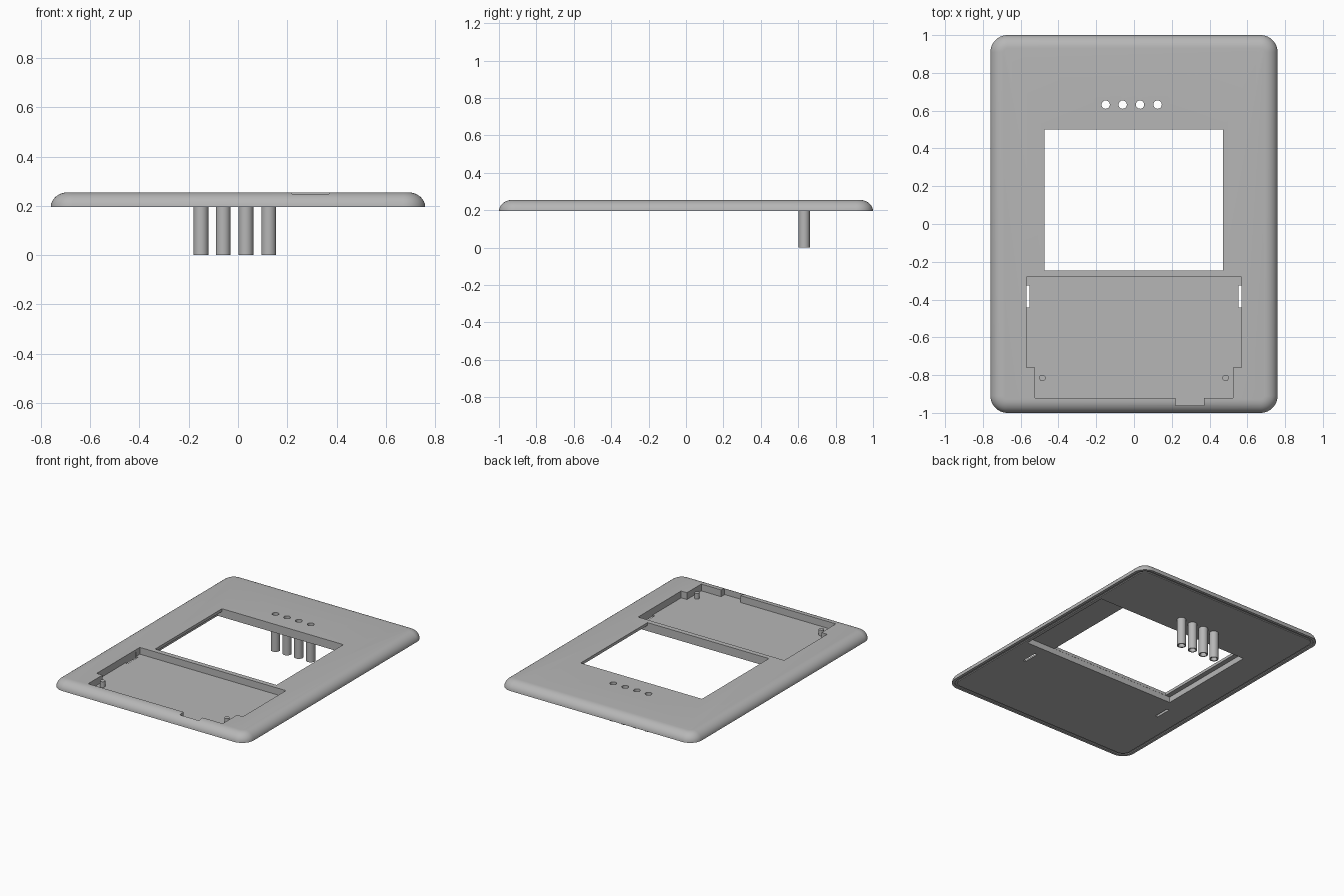
import bpy, bmesh, math

cube = bpy.data.objects.get("Cube")
if cube:
    bpy.data.objects.remove(cube, do_unlink=True)

grey = bpy.data.materials.new("plain grey")
grey.use_nodes = True
grey.diffuse_color = (0.47, 0.47, 0.47, 1)
grey.node_tree.nodes["Principled BSDF"].inputs["Base Color"].default_value = (0.47, 0.47, 0.47, 1)

BASE, TOP, FLOOR = 0.195, 0.255, 0.207
HALF_X, HALF_Y, CORNER = 0.76, 1.0, 0.09
PIN_XS, PIN_Y = (-0.15, -0.06, 0.032, 0.125), 0.632


def make_object(name, bm):
    bmesh.ops.recalc_face_normals(bm, faces=bm.faces)
    mesh = bpy.data.meshes.new(name)
    bm.to_mesh(mesh)
    bm.free()
    mesh.materials.append(grey)
    obj = bpy.data.objects.new(name, mesh)
    bpy.context.collection.objects.link(obj)
    return obj


def prism(name, points, z0, z1):
    """Straight extrusion of an outline."""
    bm = bmesh.new()
    face = bm.faces.new([bm.verts.new((x, y, z0)) for x, y in points])
    ext = bmesh.ops.extrude_face_region(bm, geom=[face])
    for v in ext["geom"]:
        if isinstance(v, bmesh.types.BMVert):
            v.co.z = z1
    return make_object(name, bm)


def box(name, x0, x1, y0, y1, z0, z1):
    return prism(name, [(x0, y0), (x1, y0), (x1, y1), (x0, y1)], z0, z1)


def circle(x, y, r, n=32):
    return [(x + r * math.cos(math.tau * i / n), y + r * math.sin(math.tau * i / n))
            for i in range(n)]


def rounded_outline(inset, steps=10):
    """Rounded rectangle shrunk by an inset."""
    r = CORNER - inset
    pts = []
    for quarter, (sx, sy) in enumerate([(1, 1), (-1, 1), (-1, -1), (1, -1)]):
        for i in range(steps + 1):
            a = math.pi / 2 * (quarter + i / steps)
            pts.append((sx * (HALF_X - CORNER) + r * math.cos(a),
                        sy * (HALF_Y - CORNER) + r * math.sin(a)))
    return pts


def bridge(bm, a, b):
    for i in range(len(a)):
        j = (i + 1) % len(a)
        bm.faces.new((a[i], a[j], b[j], b[i]))


def select_only(obj):
    bpy.ops.object.select_all(action='DESELECT')
    obj.select_set(True)
    bpy.context.view_layer.objects.active = obj


def smooth(obj):
    select_only(obj)
    bpy.ops.object.shade_smooth_by_angle(angle=math.radians(30))


# Cover plate: domed edge on top, shallow groove round the underside
profile = [(0.036, BASE), (0.036, 0.201), (0.02, 0.201), (0.02, BASE)]
for i in range(9):
    a = math.pi / 2 * i / 8
    profile.append((0.07 * (1 - math.cos(a)), BASE + (TOP - BASE) * math.sin(a)))
bm = bmesh.new()
rings = [[bm.verts.new((x, y, z)) for x, y in rounded_outline(d)] for d, z in profile]
for lower, upper in zip(rings, rings[1:]):
    bridge(bm, lower, upper)
bm.faces.new(rings[0])
bm.faces.new(rings[-1])
plate = make_object("cover_plate", bm)

# Openings: window, screen recess below it, keypad pocket, slots and pin holes
pocket = [(-0.57, -0.28), (-0.57, -0.76), (-0.525, -0.76), (-0.525, -0.92),
          (0.22, -0.92), (0.22, -0.96), (0.37, -0.96), (0.37, -0.92),
          (0.525, -0.92), (0.525, -0.76), (0.57, -0.76), (0.57, -0.28)]
cutters = [
    box("screen_recess_cutter", -0.51, 0.7, -0.246, 0.502, 0.1, 0.235),
    box("window_cutter", -0.475, 0.472, -0.245, 0.5, 0.15, 0.4),
    prism("pocket_cutter", pocket, FLOOR, 0.4),
    box("slot_cutter_right", -0.572, -0.553, -0.442, -0.325, 0.1, 0.24),
    box("slot_cutter_left", 0.553, 0.572, -0.442, -0.325, 0.1, 0.24),
]
for x in PIN_XS:
    cutters.append(prism("pin_hole_cutter", circle(x, PIN_Y, 0.022), 0.1, 0.4))
for cutter in cutters:
    cutter.hide_render = True
    mod = plate.modifiers.new("cut", 'BOOLEAN')
    mod.operation = 'DIFFERENCE'
    mod.solver = 'EXACT'
    mod.object = cutter
    select_only(plate)
    bpy.ops.object.modifier_apply(modifier=mod.name)
    bpy.data.objects.remove(cutter, do_unlink=True)
smooth(plate)

# Hollow tubes hanging under the light holes
for number, x in enumerate(PIN_XS, 1):
    bm = bmesh.new()
    loops = [[bm.verts.new((px, py, z)) for px, py in circle(x, PIN_Y, r)]
             for r, z in ((0.03, 0), (0.03, 0.2), (0.022, 0.2), (0.022, 0))]
    for i in range(4):
        bridge(bm, loops[i], loops[(i + 1) % 4])
    smooth(make_object(f"light_tube_{number}", bm))

# Locating posts in the pocket
for side, x in (("right", -0.485), ("left", 0.485)):
    smooth(prism(f"post_{side}", circle(x, -0.815, 0.017, 24), FLOOR - 0.004, 0.247))
